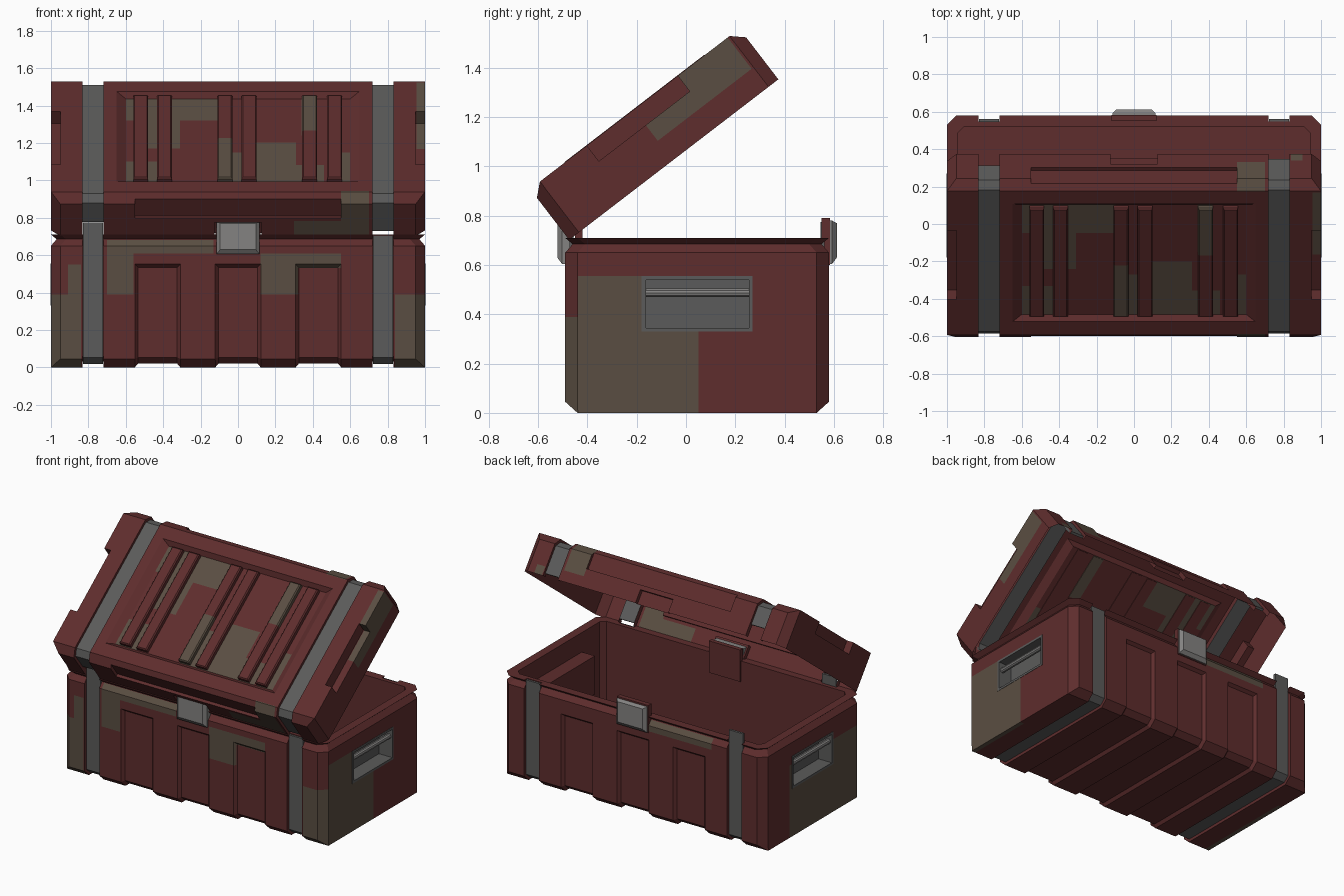
import bpy, bmesh, math
from mathutils import Matrix, Vector

if "Cube" in bpy.data.objects:
    bpy.data.objects.remove(bpy.data.objects["Cube"])

def material(name, rgb):
    m = bpy.data.materials.new(name)
    m.diffuse_color = (*rgb, 1)
    m.use_nodes = True
    m.node_tree.nodes["Principled BSDF"].inputs["Base Color"].default_value = m.diffuse_color
    return m

RED = material("dark_red", (0.112, 0.026, 0.026))
OLIVE = material("olive_brown", (0.102, 0.076, 0.054))
GREY = material("strap_grey", (0.105, 0.105, 0.103))
STEEL = material("light_steel", (0.23, 0.225, 0.22))

HY = 0.535                                   # half depth of the crate
LID_H = 0.26
BODY = Matrix.Translation((0, 0.045, 0))
LID = Matrix.Translation((0, -0.208, 1.234)) @ Matrix.Rotation(math.radians(217.5), 4, 'X')

def make(name, bm, *mats):
    me = bpy.data.meshes.new(name)
    bm.to_mesh(me)
    bm.free()
    ob = bpy.data.objects.new(name, me)
    bpy.context.collection.objects.link(ob)
    for m in mats:
        me.materials.append(m)
    return ob

def loft(name, rings, *mats):
    """Closed solid through successive rings of points."""
    bm = bmesh.new()
    rows = [[bm.verts.new(p) for p in r] for r in rings]
    n = len(rows[0])
    for a, b in zip(rows, rows[1:]):
        for i in range(n):
            j = (i + 1) % n
            bm.faces.new((a[i], a[j], b[j], b[i]))
    bm.faces.new(rows[0][::-1])
    bm.faces.new(rows[-1])
    bm.normal_update()
    if bm.calc_volume(signed=True) < 0:
        bmesh.ops.reverse_faces(bm, faces=bm.faces)
    return make(name, bm, *mats)

def rect(axis, at, a0, a1, b0, b1):
    """Rectangle across the given axis."""
    pts = [(a0, b0), (a1, b0), (a1, b1), (a0, b1)]
    return [{'x': (at, a, b), 'y': (a, at, b), 'z': (a, b, at)}[axis] for a, b in pts]

def box(name, x0, x1, y0, y1, z0, z1, *mats):
    return loft(name, [rect('z', z0, x0, x1, y0, y1), rect('z', z1, x0, x1, y0, y1)], *mats)

def octagon(hx, hy, z, c):
    return [(hx - c, -hy, z), (hx, c - hy, z), (hx, hy - c, z), (hx - c, hy, z),
            (c - hx, hy, z), (-hx, hy - c, z), (-hx, c - hy, z), (c - hx, -hy, z)]

def path(d, top):
    """Front-bottom-back outline of the crate, inset by d."""
    k = 0.41 * d
    half = [(-HY + d, top), (-HY + d, 0.045 + k), (-HY + 0.05 + k, d)]
    return half + [(-y, z) for y, z in reversed(half)]

def band(name, cx, do, di, top_o, top_i, wo, wi, *mats):
    """U-shaped band wrapped round the crate."""
    rings = [[(cx - wo, *o), (cx + wo, *o), (cx + wi, *i), (cx - wi, *i)]
             for o, i in zip(path(do, top_o), path(di, top_i))]
    return loft(name, rings, *mats)

def cut(ob, tools):
    """Subtract all tools at once, keeping the first solver result that is sound."""
    bm = bmesh.new()
    for t in tools:
        bm.from_mesh(t.data)
        bpy.data.objects.remove(t)
    tool = make("cutter", bm)
    for solver in ('MANIFOLD', 'EXACT', 'FLOAT'):
        m = ob.modifiers.new("cut", 'BOOLEAN')
        m.object, m.operation, m.solver = tool, 'DIFFERENCE', solver
        bpy.context.view_layer.update()
        me = bpy.data.meshes.new_from_object(ob.evaluated_get(bpy.context.evaluated_depsgraph_get()))
        ob.modifiers.clear()
        if len(me.vertices) > len(ob.data.vertices) and all(
                v.co.z > -1e-4 and abs(v.co.y) < HY + 1e-4 for v in me.vertices):
            ob.data = me
            break
    bpy.data.objects.remove(tool)

def paint(ob, boxes):
    """Cut faces along camouflage boxes and colour those inside."""
    bm = bmesh.new()
    bm.from_mesh(ob.data)
    for b in boxes:
        lo, hi = Vector(b[0::2]), Vector(b[1::2])
        for ax in range(3):
            for val in (lo[ax], hi[ax]):
                fs = [f for f in bm.faces if all(
                    max(v.co[k] for v in f.verts) > lo[k] and
                    min(v.co[k] for v in f.verts) < hi[k] for k in range(3))]
                es = {e for f in fs for e in f.edges}
                vs = {v for f in fs for v in f.verts}
                no = Vector((0, 0, 0))
                no[ax] = 1
                bmesh.ops.bisect_plane(bm, geom=fs + list(es) + list(vs), dist=1e-5,
                                       plane_co=no * val, plane_no=no)
        for f in bm.faces:
            c = f.calc_center_median()
            if all(lo[k] < c[k] < hi[k] for k in range(3)):
                f.material_index = 1
    bm.to_mesh(ob.data)
    bm.free()

def hull(name, h, hollow):
    rings = [octagon(1, HY - 0.05, 0, 0.001), octagon(1, HY, 0.045, 0.05)]
    if hollow:                               # V groove below the rim, then the inside
        rings += [octagon(1, HY, h - 0.06, 0.05), octagon(0.97, HY - 0.03, h - 0.025, 0.05)]
    rings.append(octagon(1, HY, h, 0.05))
    if hollow:
        rings += [octagon(0.94, HY - 0.06, h, 0.03), octagon(0.94, HY - 0.06, 0.06, 0.03)]
    return loft(name, rings, RED, OLIVE)

def channels(h):
    return [band("cutter", s * 0.775, -0.03, 0.032, h + 0.1, h + 0.1, 0.057, 0.057) for s in (-1, 1)]

# --- crate body: strap channels, pressed panels, handle openings ---
body = hull("crate_body", 0.71, True)
cut(body, channels(0.71)
    + [band("cutter", cx, -0.01, 0.02, 0.56, 0.535, 0.13, 0.105) for cx in (-0.43, 0, 0.43)]
    + [box("cutter", *sorted((s * 0.88, s * 1.1)), -0.225, 0.225, 0.33, 0.555) for s in (-1, 1)])
F = (-0.6, -0.48)
paint(body, [
    (-0.70, -0.56, *F, 0.39, 0.61), (-0.70, -0.13, *F, 0.61, 0.682),
    (-0.91, -0.84, *F, 0.39, 0.55), (-1.1, -0.84, *F, -0.1, 0.39),
    (0.84, 1.1, *F, -0.1, 0.39), (0.12, 0.55, *F, 0.53, 0.61), (0.12, 0.32, *F, 0.39, 0.53),
    (0.97, 1.1, -0.484, 0.005, -0.1, 0.555), (-1.1, -0.97, -0.484, 0.25, -0.1, 0.5),
    (-0.6, -0.1, 0.48, 0.6, 0.61, 0.68)])
body_parts = [body]

# --- body straps, handles, clasps ---
for side, s, top in (("left", -1, 0.775), ("right", 1, 0.705)):
    body_parts.append(band("body_strap_" + side, s * 0.775, 0.018, 0.034, top, top, 0.054, 0.054, GREY))
    outer, inner = (-0.225, 0.225, 0.33, 0.555), (-0.207, 0.21, 0.345, 0.54)
    body_parts.append(loft("handle_cup_" + side, [
        rect('x', s * 0.88, *outer), rect('x', s * 1.002, *outer),
        rect('x', s * 1.002, *inner), rect('x', s * 0.9, *inner)], GREY))
    house = (-0.25, 0.25, 0.31, 0.575)
    body_parts.append(loft("handle_housing_" + side, [
        rect('x', s * 0.84, *house), rect('x', s * 0.945, *house),
        rect('x', s * 0.945, *outer), rect('x', s * 0.88, *outer)], RED))
    bar = [[(s * 0.975 + 0.018 * math.cos(a * math.pi / 5), y, 0.487 + 0.018 * math.sin(a * math.pi / 5))
            for a in range(10)] for y in (-0.21, 0.215)]
    body_parts.append(loft("handle_bar_" + side, bar, STEEL))
for side, s in (("front", -1), ("back", 1)):
    body_parts.append(loft("clasp_" + side, [
        rect('y', s * 0.51, -0.115, 0.115, 0.605, 0.78),
        rect('y', s * 0.548, -0.115, 0.115, 0.605, 0.78),
        rect('y', s * 0.567, -0.095, 0.095, 0.63, 0.77)], STEEL))
body_parts.append(box("clasp_plate_front", -0.12, 0.12, -0.495, -0.465, 0.57, 0.79, RED))
body_parts.append(box("clasp_plate_back", -0.12, 0.12, 0.505, 0.539, 0.6, 0.79, RED))

# --- lid, built upside down (top at z = 0) then swung open ---
lid = hull("lid", LID_H, False)
tools = channels(LID_H)
for s in (-1, 1):                            # end recess, clasp notch, side notch
    tools += [box("cutter", -0.55, 0.55, *sorted((s * 0.515, s * 0.6)), -0.1, 0.14),
              box("cutter", -0.125, 0.125, *sorted((s * 0.507, s * 0.6)), 0.17, 0.3),
              box("cutter", *sorted((s * 0.95, s * 1.1)), -0.22, 0.245, -0.1, 0.08)]
tools.append(loft("cutter", [rect('z', -0.01, -0.665, 0.665, -0.405, 0.405),
                             rect('z', 0.03, -0.60, 0.60, -0.37, 0.37)]))    # top panel
cut(lid, tools)
# open the underside, and the channel floors behind the straps
bm = bmesh.new()
bm.from_mesh(lid.data)
bm.normal_update()
gone = [f for f in bm.faces if min(v.co.z for v in f.verts) > LID_H - 0.001 or (
    abs(f.normal.x) < 0.5 and max(abs(abs(v.co.x) - 0.775) for v in f.verts) < 0.06)]
bmesh.ops.delete(bm, geom=gone, context='FACES')
bm.to_mesh(lid.data)
bm.free()
T = (-0.02, 0.035)
paint(lid, [
    (-0.6, -0.1, -0.37, -0.18, *T), (-0.48, -0.31, -0.18, 0.065, *T),
    (0.1, 0.31, 0.015, 0.37, *T), (-0.11, 0.1, 0.10, 0.37, *T),
    (0.34, 0.42, -0.37, -0.05, *T), (0.31, 0.46, 0.21, 0.37, *T),
    (0.48, 0.6, 0.10, 0.37, *T), (-0.6, -0.43, 0.18, 0.37, *T),
    (0.55, 0.70, 0.48, 0.6, -0.1, 0.16), (0.3, 0.70, 0.48, 0.6, 0.16, 0.3),
    (0.55, 0.70, -0.6, -0.48, -0.1, 0.19), (0.84, 0.9, -0.6, -0.48, 0.2, 0.3),
    (0.955, 1.1, -0.475, 0.005, -0.1, 0.16)])
lid_parts = [lid]

# --- lid ribs and straps ---
for i, cx in enumerate((-0.52, -0.393, -0.07, 0.06, 0.383, 0.517)):
    rib = loft("lid_rib_%d" % (i + 1), [
        rect('z', 0.034, cx - 0.04, cx + 0.04, -0.365, 0.365),
        rect('z', 0.006, cx - 0.04, cx + 0.04, -0.365, 0.365),
        rect('z', -0.002, cx - 0.033, cx + 0.033, -0.358, 0.358)], RED, OLIVE)
    paint(rib, [(0.34, 0.43, -0.4, -0.05, -0.1, 0.1), (-0.12, -0.02, 0.015, 0.4, -0.1, 0.1)])
    lid_parts.append(rib)
for side, s, top in (("left", -1, 0.18), ("right", 1, 0.24)):
    lid_parts.append(band("lid_strap_" + side, s * 0.775, 0.018, 0.034, top, top, 0.057, 0.057, GREY))

# --- place both halves ---
for parts, m in ((body_parts, BODY), (lid_parts, LID)):
    for ob in parts:
        ob.matrix_world = m
